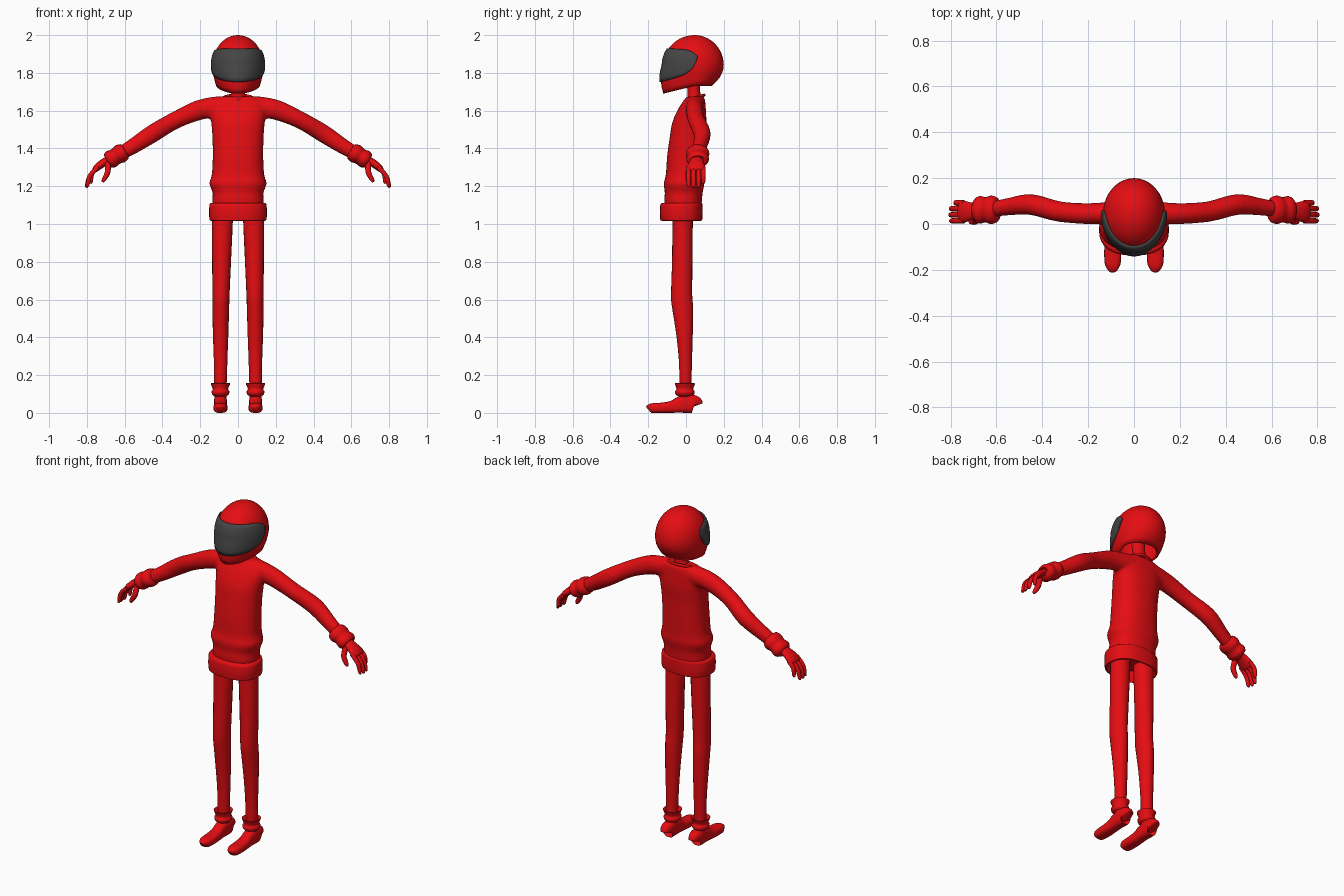
import bpy, bmesh, math
from mathutils import Vector


def material(name, rgb):
    m = bpy.data.materials.new(name)
    m.diffuse_color = (*rgb, 1)
    return m


RED = material("red", (0.78, 0.004, 0.006))
GREY = material("dark_grey", (0.06, 0.06, 0.06))
X, Y, Z = Vector((1, 0, 0)), Vector((0, 1, 0)), Vector((0, 0, 1))


def refine(rows, sub):
    """Catmull-Rom interpolation of (x, y, z, a, b) rows."""
    out = []
    for i in range(len(rows) - 1):
        p0, p1, p2 = rows[max(i - 1, 0)], rows[i], rows[i + 1]
        p3 = rows[min(i + 2, len(rows) - 1)]
        for k in range(sub):
            t = k / sub
            out.append(tuple(0.5 * (2 * b + (c - a) * t + (2 * a - 5 * b + 4 * c - d) * t * t
                                    + (3 * b - a - 3 * c + d) * t ** 3)
                             for a, b, c, d in zip(p0, p1, p2, p3)))
    return out + [rows[-1]]


def loft(bm, rows, side=X, n=20, sub=4, flat=False, power=2, caps=True):
    """Skin elliptical rings (x, y, z, half size along side, other half size)."""
    rows = refine(rows, sub)
    pts = [Vector(r[:3]) for r in rows]
    rings = []
    for i, r in enumerate(rows):
        if flat:
            u, w = X, Y
        else:
            t = (pts[min(i + 1, len(pts) - 1)] - pts[max(i - 1, 0)]).normalized()
            u = (side - t * side.dot(t)).normalized()
            w = t.cross(u)
        ring = []
        for k in range(n):
            q = 2 * math.pi * k / n
            c, s = math.cos(q), math.sin(q)
            c = math.copysign(abs(c) ** (2 / power), c)
            s = math.copysign(abs(s) ** (2 / power), s)
            ring.append(bm.verts.new(pts[i] + u * c * r[3] + w * s * r[4]))
        rings.append(ring)
    skin(bm, rings)
    if caps:
        bm.faces.new(rings[0])
        bm.faces.new(rings[-1])


def skin(bm, rings, closed=True):
    n = len(rings[0])
    for a, b in zip(rings, rings[1:]):
        for k in range(n if closed else n - 1):
            j = (k + 1) % n
            bm.faces.new((a[k], a[j], b[j], b[k]))


def finish(bm, name, mat=RED, mirror=False, angle=50):
    bmesh.ops.recalc_face_normals(bm, faces=bm.faces)
    me = bpy.data.meshes.new(name)
    bm.to_mesh(me)
    bm.free()
    me.materials.append(mat)
    me.shade_smooth()
    me.set_sharp_from_angle(angle=math.radians(angle))
    ob = bpy.data.objects.new(name, me)
    bpy.context.collection.objects.link(ob)
    if mirror:
        ob.modifiers.new("mirror", 'MIRROR').use_mirror_merge = False
    return ob


def part(name, rows, mirror=False, **kw):
    bm = bmesh.new()
    loft(bm, rows, **kw)
    return finish(bm, name, mirror=mirror)


# Helmet surface: angle 0 faces the front
def helmet_point(q, z, grow=0.0):
    if z > 1.84:
        f = math.sqrt(max(0, 1 - ((z - 1.84) / 0.16) ** 2))
        wide, front, back = 0.135 * f, 0.165 * f, 0.155 * f
    else:
        t = (1.84 - z) / 0.15
        wide = 0.135 - 0.038 * t * t
        front = 0.165 + 0.05 * t - 0.05 * t * t
        back = 0.155 - 0.12 * t * t
    c = math.cos(q)
    return Vector(((wide + grow) * math.sin(q),
                   0.045 - c * ((front if c > 0 else back) + grow), z))


# Helmet shell, open underneath
bm = bmesh.new()
N, M = 40, 18
rings = []
for i in range(M):
    ring = []
    for k in range(N):
        q = 2 * math.pi * k / N
        low = 1.73 - 0.04 * max(0, math.cos(q))
        s = math.sin(math.pi / 2 * i / M)
        ring.append(bm.verts.new(helmet_point(q, low + (2 - low) * s)))
    rings.append(ring)
skin(bm, rings)
tip = bm.verts.new((0, 0.045, 2))
for k in range(N):
    bm.faces.new((rings[-1][k], rings[-1][(k + 1) % N], tip))
helmet = finish(bm, "helmet")
sol = helmet.modifiers.new("shell", 'SOLIDIFY')
sol.thickness, sol.offset = 0.015, -1

# Visor plate wrapped over the front of the helmet
bm = bmesh.new()
rows = []
for j in range(9):
    row = []
    for i in range(41):
        t = (i / 20 - 1) * 0.995
        bottom = 1.752 + 0.06 * t * t + 0.068 * t ** 10
        top = 1.928 - 0.008 * t * t - 0.035 * t ** 10
        row.append(bm.verts.new(helmet_point(t * math.radians(96), bottom + (top - bottom) * j / 8, 0.005)))
    rows.append(row)
skin(bm, rows, closed=False)
visor = finish(bm, "visor", GREY)
sol = visor.modifiers.new("plate", 'SOLIDIFY')
sol.thickness, sol.offset = 0.008, 0

# Neck and slanted collar
part("neck", [(0, 0.045, 1.63, 0.05, 0.04), (0, 0.042, 1.69, 0.038, 0.034), (0, 0.035, 1.80, 0.038, 0.034)])
bpy.ops.mesh.primitive_torus_add(major_segments=32, minor_segments=8, major_radius=0.075, minor_radius=0.008,
                                 location=(0, 0.045, 1.667), rotation=(math.radians(17), 0, 0))
collar = bpy.context.object
collar.name = "collar"
collar.scale.y = 0.72
collar.data.materials.append(RED)
collar.data.shade_smooth()

# Sweater: torso and both sleeves blended together
bm = bmesh.new()
loft(bm, [(0, -0.015, 1.07, 0.132, 0.095), (0, -0.015, 1.13, 0.136, 0.1), (0, -0.012, 1.165, 0.134, 0.1),
          (0, -0.01, 1.215, 0.152, 0.108), (0, -0.005, 1.26, 0.139, 0.102), (0, 0, 1.36, 0.134, 0.1),
          (0, 0.008, 1.46, 0.136, 0.094), (0, 0.018, 1.54, 0.142, 0.09), (0, 0.032, 1.61, 0.15, 0.073),
          (0, 0.045, 1.655, 0.135, 0.056), (0, 0.05, 1.675, 0.1, 0.045)], flat=True, n=32, power=2.3)
for s in (1, -1):
    loft(bm, [(s * x, y, z, a, b) for x, y, z, a, b in (
        (0.08, 0.05, 1.625, 0.05, 0.055), (0.2, 0.045, 1.605, 0.046, 0.054), (0.33, 0.055, 1.55, 0.045, 0.046),
        (0.45, 0.085, 1.48, 0.046, 0.048), (0.55, 0.075, 1.415, 0.038, 0.042),
        (0.65, 0.06, 1.355, 0.034, 0.034))], side=Y)
sweater = finish(bm, "sweater")
rem = sweater.modifiers.new("blend", 'REMESH')
rem.mode, rem.voxel_size, rem.use_smooth_shade = 'VOXEL', 0.01, True
smo = sweater.modifiers.new("soften", 'SMOOTH')
smo.factor, smo.iterations = 0.5, 6

# Sweater hem band, hollow underneath
part("sweater_hem", [(0, -0.025, 1.09, 0.125, 0.095), (0, -0.025, 1.025, 0.138, 0.1), (0, -0.025, 1.018, 0.145, 0.107),
                     (0, -0.025, 1.028, 0.152, 0.112), (0, -0.025, 1.095, 0.152, 0.112),
                     (0, -0.022, 1.11, 0.145, 0.107), (0, -0.02, 1.112, 0.12, 0.09)],
     flat=True, n=32, sub=2, power=2.4)

# Sleeve cuffs
part("sleeve_cuff", [(0.595, 0.062, 1.388, 0.036, 0.03), (0.602, 0.062, 1.384, 0.055, 0.044),
                     (0.625, 0.062, 1.371, 0.062, 0.05), (0.648, 0.062, 1.357, 0.055, 0.044),
                     (0.672, 0.062, 1.343, 0.06, 0.048), (0.69, 0.062, 1.332, 0.048, 0.038),
                     (0.692, 0.062, 1.331, 0.025, 0.02)], mirror=True, side=Y)

# Hands
bm = bmesh.new()
loft(bm, [(0.65, 0.058, 1.358, 0.028, 0.02), (0.70, 0.056, 1.332, 0.036, 0.021), (0.735, 0.054, 1.308, 0.046, 0.02),
          (0.757, 0.053, 1.288, 0.046, 0.016), (0.764, 0.053, 1.282, 0.03, 0.008)], side=Y, n=16)
for y, d in ((0.014, 0.004), (0.04, 0), (0.067, 0.002), (0.092, 0.022)):
    loft(bm, [(0.742, y, 1.3, 0.012, 0.012), (0.784 - d / 2, y, 1.255 + d / 2, 0.0125, 0.0125),
              (0.8 - d, y, 1.205 + d, 0.0105, 0.0105), (0.803 - d, y, 1.192 + d, 0.005, 0.005)], side=Y, n=10)
loft(bm, [(0.69, 0.035, 1.325, 0.016, 0.016), (0.69, 0.014, 1.275, 0.0155, 0.0155),
          (0.71, 0.01, 1.235, 0.012, 0.012), (0.717, 0.01, 1.222, 0.005, 0.005)], side=Y, n=10)
finish(bm, "hand", mirror=True)

# Legs, running down into the shoes
part("leg", [(0.082, -0.018, 1.10, 0.056, 0.056), (0.083, -0.018, 1.0, 0.055, 0.054),
             (0.087, -0.02, 0.8, 0.05, 0.054), (0.09, -0.023, 0.62, 0.045, 0.056), (0.091, -0.017, 0.55, 0.044, 0.055),
             (0.092, -0.008, 0.42, 0.041, 0.044), (0.092, -0.003, 0.28, 0.036, 0.035),
             (0.093, -0.002, 0.15, 0.033, 0.032), (0.093, 0.004, 0.05, 0.03, 0.036)], mirror=True)

# Trouser cuffs bunched at the ankles
part("trouser_cuff", [(0.093, -0.005, 0.145, 0.034, 0.034), (0.093, -0.006, 0.157, 0.05, 0.052),
                      (0.093, -0.006, 0.15, 0.05, 0.052), (0.093, -0.006, 0.125, 0.04, 0.044),
                      (0.093, -0.006, 0.115, 0.047, 0.052), (0.093, -0.006, 0.098, 0.044, 0.049),
                      (0.093, -0.004, 0.088, 0.032, 0.036)], mirror=True, flat=True, sub=2)

# Shoes
part("shoe", [(0.093, y, h / 2, w, h / 2) for y, w, h in (
    (0.052, 0.022, 0.075), (0.045, 0.033, 0.092), (0.01, 0.035, 0.098), (-0.03, 0.034, 0.088),
    (-0.07, 0.034, 0.066), (-0.12, 0.037, 0.055), (-0.17, 0.035, 0.052), (-0.192, 0.026, 0.046),
    (-0.2, 0.014, 0.036))], mirror=True, power=2.8, n=24)
